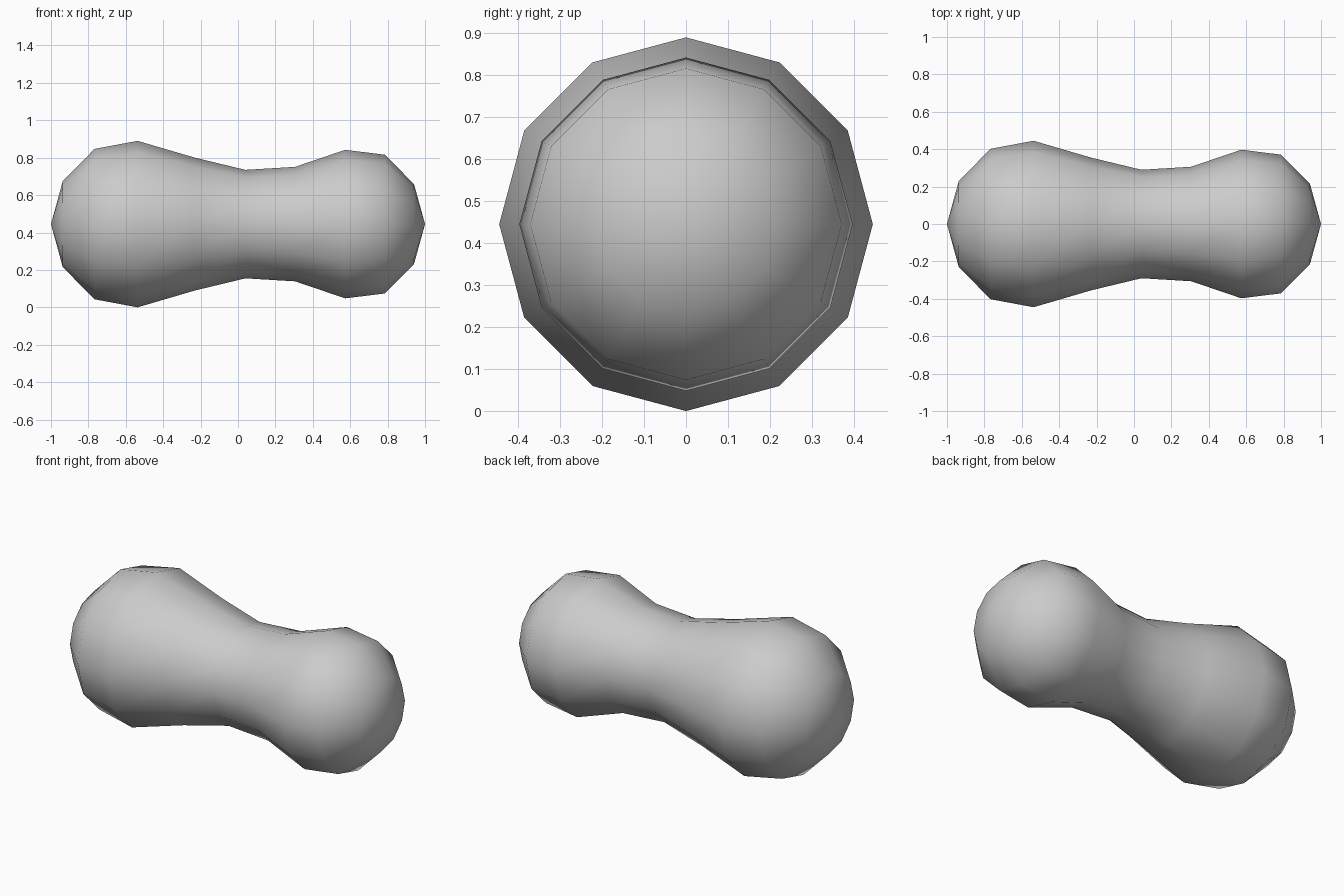
import bpy, bmesh
from math import sin, cos, pi

if "Cube" in bpy.data.objects:
    bpy.data.objects.remove(bpy.data.objects["Cube"])

SIDES = 12
AXIS_Z = 0.445

# (x, radius) of each ring between the two end poles
PROFILE = [(-0.937, 0.23), (-0.767, 0.402), (-0.537, 0.445), (-0.23, 0.355),
           (0.04, 0.29), (0.305, 0.306), (0.573, 0.397), (0.785, 0.371),
           (0.941, 0.214)]

bm = bmesh.new()

# Rings around the x axis
rings = []
for x, r in PROFILE:
    rings.append([bm.verts.new((x, r * sin(2 * pi * i / SIDES),
                                AXIS_Z + r * cos(2 * pi * i / SIDES)))
                  for i in range(SIDES)])

# Body between rings
for a, b in zip(rings, rings[1:]):
    for i in range(SIDES):
        j = (i + 1) % SIDES
        bm.faces.new((a[i], a[j], b[j], b[i]))

# Rounded ends
for x, ring in ((-1, rings[0]), (1, rings[-1])):
    pole = bm.verts.new((x, 0, AXIS_Z))
    for i in range(SIDES):
        bm.faces.new((pole, ring[i], ring[(i + 1) % SIDES]))

bmesh.ops.recalc_face_normals(bm, faces=bm.faces)
for f in bm.faces:
    f.smooth = True

mesh = bpy.data.meshes.new("peanut_body")
bm.to_mesh(mesh)
bm.free()
bpy.context.collection.objects.link(bpy.data.objects.new("peanut_body", mesh))
